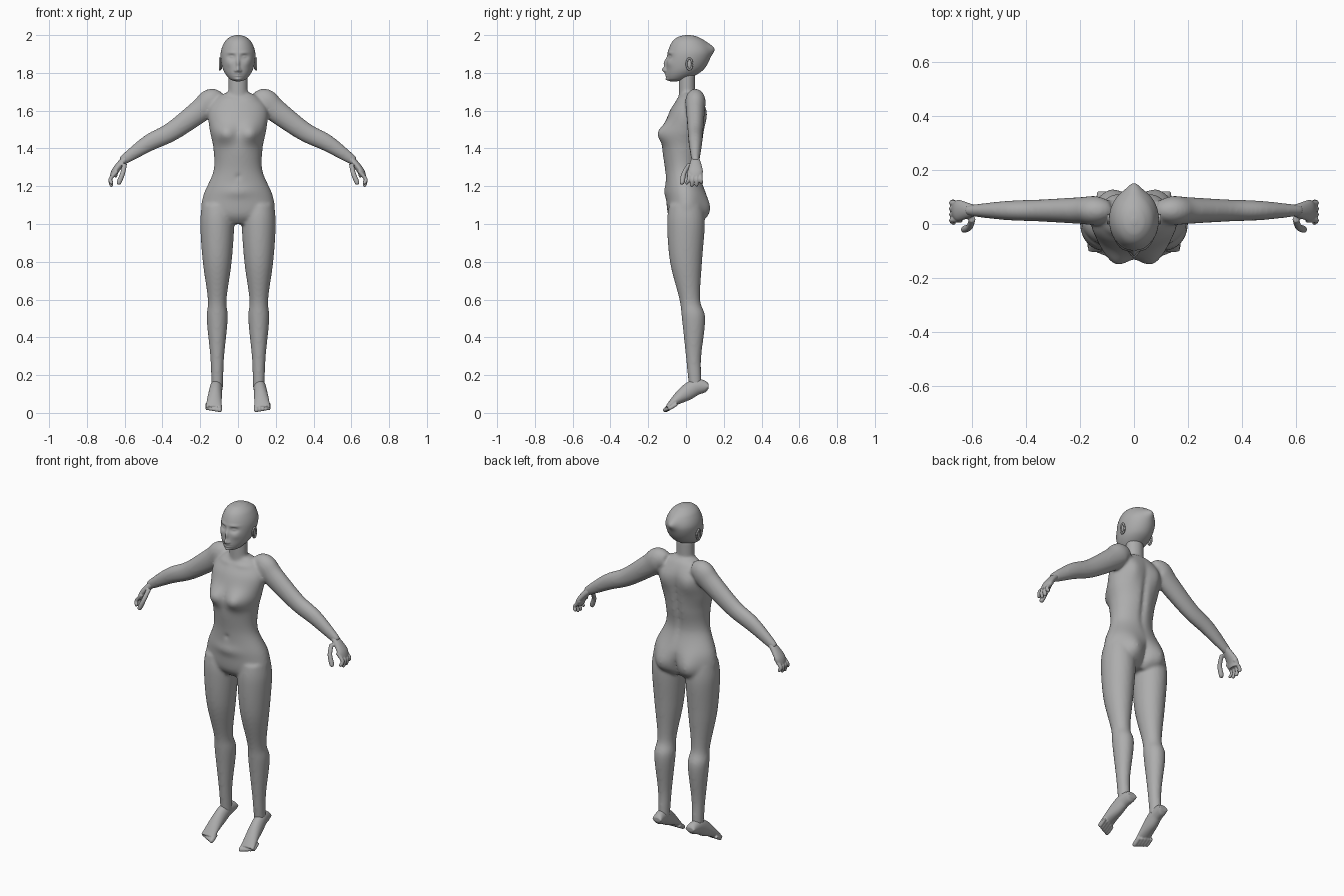
import bpy, bmesh, math
from mathutils import Vector, Matrix

default_cube = bpy.data.objects.get("Cube")
if default_cube:
    bpy.data.objects.remove(default_cube, do_unlink=True)

GREY = (.42, .42, .42, 1)
skin = bpy.data.materials.new("grey_skin")
skin.use_nodes = True
skin.diffuse_color = GREY
skin.node_tree.nodes["Principled BSDF"].inputs["Base Color"].default_value = GREY

X_AXIS, Y_AXIS = Vector((1, 0, 0)), Vector((0, 1, 0))
FRONT, BACK = -1, 1
SIDES = {"left": 1, "right": -1}


def spline(rows, steps):
    """Smooth interpolation through rows of (x, y, z, radius, radius)."""
    points = [Vector(row) for row in rows]
    points = [points[0], *points, points[-1]]
    result = []
    for before, start, end, after in zip(points, points[1:], points[2:], points[3:]):
        slope_in, slope_out = (end - before) / 2, (after - start) / 2
        for step in range(steps):
            t = step / steps
            ease = t * t * (3 - 2 * t)
            result.append(start.lerp(end, ease) + slope_in * t * (1 - t) ** 2
                          - slope_out * t * t * (1 - t))
    return result + [points[-1]]


def loft(bm, rows, u_axis, v_axis=None, side=1, count=24, steps=6):
    """Tube of elliptical rings; the first radius lies along u_axis."""
    path = spline(rows, steps)
    rings = []
    for i, point in enumerate(path):
        tangent = path[min(i + 1, len(path) - 1)].xyz - path[max(i - 1, 0)].xyz
        across = v_axis or tangent.cross(u_axis).normalized()
        ring = []
        for k in range(count):
            angle = math.tau * k / count
            co = point.xyz + u_axis * point[3] * math.cos(angle)
            co += across * point[4] * math.sin(angle)
            ring.append(bm.verts.new((co.x * side, co.y, co.z)))
        rings.append(ring)
    for lower, upper in zip(rings, rings[1:]):
        for k in range(count):
            j = (k + 1) % count
            bm.faces.new((lower[k], lower[j], upper[j], upper[k]))
    bm.faces.new(rings[0])
    bm.faces.new(rings[-1])
    bmesh.ops.recalc_face_normals(bm, faces=bm.faces)


def digit(bm, points, radius, u_axis, side):
    """Finger, thumb or toe with a rounded tip."""
    points = [Vector(p) for p in points]
    tip = points[-1] + (points[-1] - points[-2]).normalized() * radius
    rows = [(*p, radius, radius) for p in points] + [(*tip, radius / 4, radius / 4)]
    loft(bm, rows, u_axis, side=side, count=12)


def bump(bm, x, z, width, height, out, face=FRONT):
    """Push a soft mirrored swelling (or hollow) out of one side of the surface."""
    bm.normal_update()
    facing = [min(1, max(0, v.normal.y * face * 1.5)) for v in bm.verts]
    for v, weight in zip(bm.verts, facing):
        distance = ((abs(v.co.x) - x) / width) ** 2 + ((v.co.z - z) / height) ** 2
        v.co.y += face * out * weight * math.exp(-distance)


def finish(bm, name, voxel=None, smooth=4):
    """Make the object; with a voxel size, fuse its overlapping volumes."""
    mesh = bpy.data.meshes.new(name)
    bm.to_mesh(mesh)
    bm.free()
    ob = bpy.data.objects.new(name, mesh)
    bpy.context.collection.objects.link(ob)
    bpy.context.view_layer.objects.active = ob
    if voxel:
        fuse = ob.modifiers.new("fuse", 'REMESH')
        fuse.mode, fuse.voxel_size = 'VOXEL', voxel
        bpy.ops.object.modifier_apply(modifier=fuse.name)
        soften = ob.modifiers.new("soften", 'SMOOTH')
        soften.iterations = smooth
        bpy.ops.object.modifier_apply(modifier=soften.name)
    ob.data.materials.clear()
    ob.data.materials.append(skin)
    ob.data.shade_smooth()


# Torso: height, depth centre, half width, half depth
torso = [(1, 0, .12, .06), (1.05, 0, .19, .095), (1.15, 0, .184, .105),
         (1.28, -.02, .13, .09), (1.4, -.02, .13, .105), (1.5, -.01, .15, .107),
         (1.6, .01, .157, .095), (1.67, .02, .11, .06), (1.7, .01, .05, .04)]
body = bmesh.new()
loft(body, [(0, y, z, w, d) for z, y, w, d in torso], X_AXIS, Y_AXIS, count=72, steps=10)

# Bust, lower belly, navel and collarbones
bump(body, x=.07, z=1.48, width=.055, height=.05, out=.042)
bump(body, x=0, z=1.17, width=.08, height=.03, out=.01)
bump(body, x=0, z=1.25, width=.01, height=.01, out=-.015)
bump(body, x=.06, z=1.66, width=.05, height=.01, out=.008)
# Buttocks, cleft, spine and shoulder blades
bump(body, x=.09, z=1.07, width=.06, height=.08, out=.037, face=BACK)
bump(body, x=0, z=1.06, width=.015, height=.06, out=-.02, face=BACK)
bump(body, x=0, z=1.42, width=.016, height=.16, out=-.014, face=BACK)
bump(body, x=.08, z=1.57, width=.045, height=.07, out=.016, face=BACK)

# Neck
loft(body, [(0, .005, z, .051, .044) for z in (1.6, 1.7, 1.8)], X_AXIS, Y_AXIS)

# Legs: height, depth centre, radius.  Arms: distance out, height, radius
leg = [(1.1, 0, .09), (1, 0, .1), (.8, 0, .085), (.6, .02, .055), (.5, .04, .062),
       (.3, .04, .041), (.2, .045, .036), (.13, .05, .034)]
arm = [(.09, 1.65, .045), (.14, 1.65, .067), (.2, 1.6, .062), (.35, 1.49, .051),
       (.47, 1.43, .045), (.59, 1.35, .029), (.62, 1.33, .022)]
for side in SIDES.values():
    loft(body, [(.11, y, z, r * .9, r) for z, y, r in leg], X_AXIS, Y_AXIS, side, count=32)
    loft(body, [(x, .05, z, r * .8, r) for x, z, r in arm], Y_AXIS, side=side, count=32)
finish(body, "body", voxel=.008, smooth=8)

# Feet: depth, height, half thickness; wider towards the toes
foot_rows = [(.12, .14, .012), (.1, .14, .032), (.05, .135, .043), (0, .105, .042),
             (-.05, .07, .028), (-.1, .03, .01)]
# Palm: distance out, height, half width
palm_rows = [(.59, 1.35, .02), (.62, 1.32, .03), (.65, 1.28, .04), (.66, 1.25, .034)]

for label, side in SIDES.items():
    foot = bmesh.new()
    loft(foot, [(.12 - y / 10, y, z, .036 - y / 16, r) for y, z, r in foot_rows],
         X_AXIS, side=side)
    for k in range(5):
        x, back, lift = .097 + k / 60, k * .006, k * .002
        digit(foot, [(x, back - .07, lift + .04), (x, back - .11, lift + .015)],
              .013 - k / 1000, X_AXIS, side)
    finish(foot, label + "_foot", voxel=.004)

    hand = bmesh.new()
    loft(hand, [(x, .05, z, w, .019) for x, z, w in palm_rows], Y_AXIS, side=side)
    digit(hand, [(.6, .02, 1.32), (.61, -.01, 1.27), (.63, -.02, 1.22)], .013, Y_AXIS, side)
    for k in range(4):
        y = .015 + k * .021
        spread, shorter = y * 1.2 - .012, abs(k - 1.4) / 80
        digit(hand, [(.64, y, 1.28), (.675, y, 1.24), (.67, spread, 1.2 + shorter)],
              .01, Y_AXIS, side)
    finish(hand, label + "_hand", voxel=.0035)

# Head: height, depth centre, half width
skull = [(2, .01, .01), (1.99, .01, .042), (1.96, .015, .073), (1.9, .017, .092),
         (1.82, -.005, .08), (1.77, -.042, .046), (1.755, -.065, .012)]
head = bmesh.new()
loft(head, [(0, y, z, w, w * 1.25) for z, y, w in skull],
     X_AXIS, Y_AXIS, count=128, steps=16)

# Eye sockets, eyeballs, brows and cheeks
bump(head, x=.034, z=1.884, width=.02, height=.013, out=-.014)
bump(head, x=.034, z=1.884, width=.012, height=.006, out=.008)
bump(head, x=.035, z=1.907, width=.025, height=.008, out=.004)
bump(head, x=.05, z=1.85, width=.02, height=.02, out=.005)
# Nose bridge, tip and nostrils
bump(head, x=0, z=1.85, width=.009, height=.026, out=.014)
bump(head, x=0, z=1.816, width=.011, height=.013, out=.02)
bump(head, x=.013, z=1.811, width=.007, height=.007, out=.008)
# Lips, mouth line and chin
bump(head, x=0, z=1.79, width=.019, height=.011, out=.008)
bump(head, x=0, z=1.79, width=.02, height=.002, out=-.006)
bump(head, x=0, z=1.765, width=.018, height=.01, out=.01)
# Pointed back of the crown
bump(head, x=0, z=1.93, width=.03, height=.03, out=.024, face=BACK)
finish(head, "head")

# Ears: a rim around a thin inner shell
for label, side in SIDES.items():
    ear = bmesh.new()
    rim = []
    for k in range(25):
        angle = math.tau * k / 24
        rim.append((.096, .018 + .015 * math.cos(angle), 1.847 + .03 * math.sin(angle),
                    .005, .005))
    loft(ear, rim, X_AXIS, side=side, count=8, steps=1)
    shell = Matrix.Translation((.09 * side, .018, 1.847)) @ Matrix.Diagonal((.008, .016, .03, 1))
    bmesh.ops.create_uvsphere(ear, u_segments=20, v_segments=12, radius=1, matrix=shell)
    finish(ear, label + "_ear")
